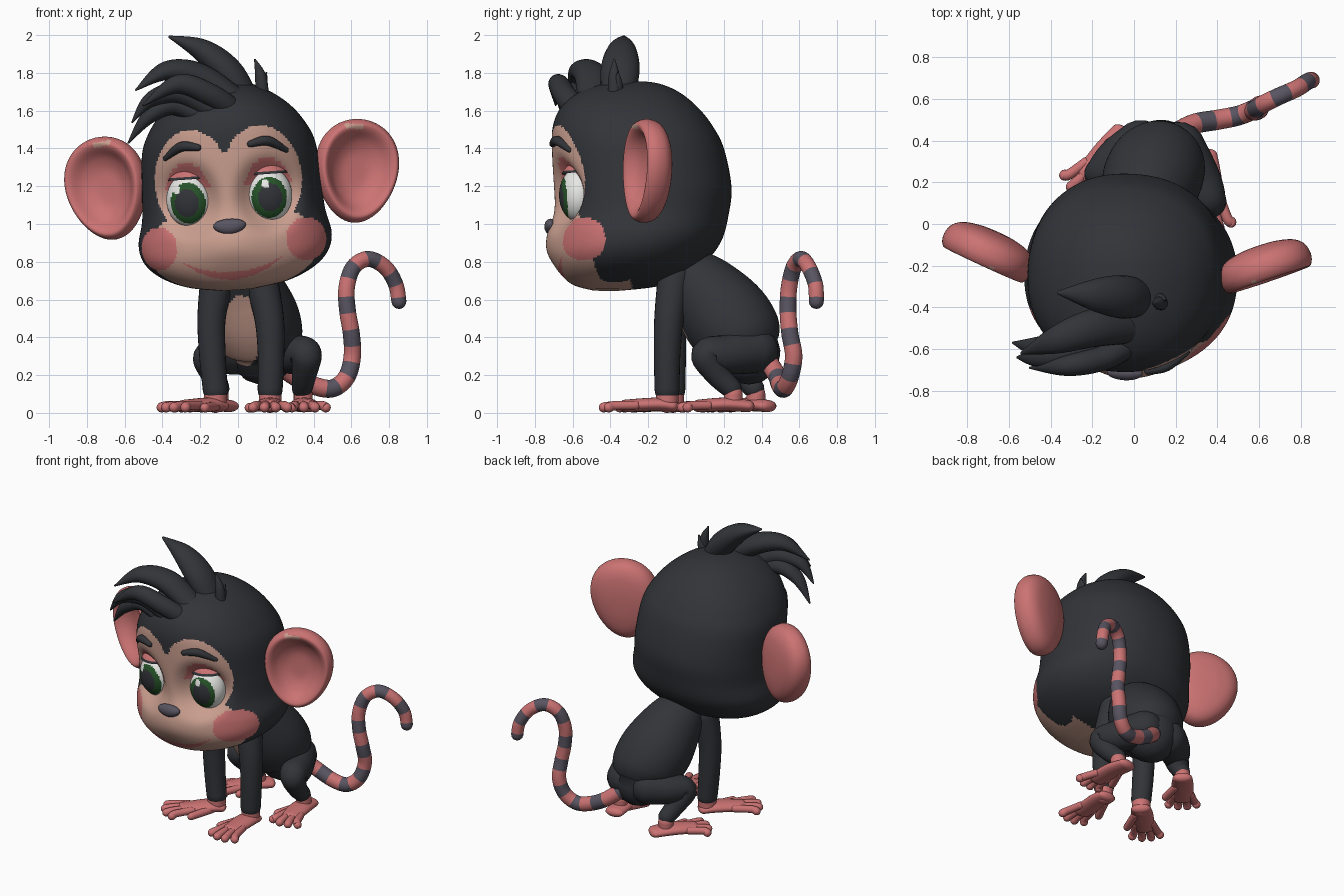
import bpy, bmesh, math
from mathutils import Vector, Matrix

if "Cube" in bpy.data.objects:
    bpy.data.objects.remove(bpy.data.objects["Cube"])

def material(name, rgb):
    m = bpy.data.materials.new(name)
    m.diffuse_color = (*rgb, 1)
    m.use_nodes = True
    m.node_tree.nodes["Principled BSDF"].inputs["Base Color"].default_value = m.diffuse_color
    return m

FUR = material("charcoal fur", (0.032, 0.034, 0.040))
SKIN = material("tan skin", (0.60, 0.35, 0.28))
PINK = material("pink skin", (0.60, 0.17, 0.17))
GREY = material("grey stripe", (0.10, 0.09, 0.12))
WHITE = material("eye white", (0.80, 0.80, 0.78))
GREEN = material("iris green", (0.02, 0.09, 0.023))

# Slight turn and tilt of the head
PIVOT = Vector((0, -0.23, 1.15))
HEAD = (Matrix.Translation(PIVOT + Vector((-0.03, 0, 0))) @ Matrix.Rotation(math.radians(-3), 4, 'Z')
        @ Matrix.Rotation(math.radians(-4), 4, 'Y') @ Matrix.Translation(-PIVOT))

def make(name, bm, mats, matrix=None, rule=None):
    """Turn a bmesh into a smooth object; rule(face centre, normal) picks the material."""
    bmesh.ops.recalc_face_normals(bm, faces=bm.faces)
    bm.normal_update()
    for f in bm.faces:
        f.smooth = True
        if rule:
            f.material_index = rule(f.calc_center_median(), f.normal)
    me = bpy.data.meshes.new(name)
    if matrix:
        bm.transform(matrix)
    bm.to_mesh(me)
    bm.free()
    for m in mats:
        me.materials.append(m)
    ob = bpy.data.objects.new(name, me)
    bpy.context.collection.objects.link(ob)
    return ob

def spline(pts, n):
    """Smooth curve through points of any dimension."""
    out = []
    for i in range(len(pts) - 1):
        a, b, c, d = pts[max(i - 1, 0)], pts[i], pts[i + 1], pts[min(i + 2, len(pts) - 1)]
        for k in range(n):
            t = k / n
            out.append([0.5 * (2 * q + (r - p) * t + (2 * p - 5 * q + 4 * r - s) * t * t
                        + (3 * q - p - 3 * r + s) * t ** 3) for p, q, r, s in zip(a, b, c, d)])
    return out + [list(pts[-1])]

def loft(bm, rings, mat=None):
    """Skin a list of closed rings and cap both ends."""
    vs = [[bm.verts.new(p) for p in ring] for ring in rings]
    n = len(vs[0])
    for j in range(len(vs) - 1):
        for i in range(n):
            k = (i + 1) % n
            f = bm.faces.new((vs[j][i], vs[j][k], vs[j + 1][k], vs[j + 1][i]))
            f.material_index = mat(j / (len(vs) - 1)) if mat else 0
    for ring, t in ((vs[0], 0), (vs[-1], 1)):
        bm.faces.new(ring).material_index = mat(t) if mat else 0

def sweep(bm, pts, n=8, sides=24, up=(0, 0, 1), wide=1, mat=None):
    """Round-ended tube along (x, y, z, radius) points; wide stretches it sideways."""
    path = spline(pts, n)
    up, rings = Vector(up), []
    last = len(path) - 1
    for i, p in enumerate(path):
        t = (Vector(path[min(i + 1, last)][:3]) - Vector(path[max(i - 1, 0)][:3])).normalized()
        up = (up - t * up.dot(t)).normalized()
        side = t.cross(up)
        steps = [0]
        if i == 0:
            steps = [-84, -65, -45, -22, 0]
        elif i == last:
            steps = [0, 22, 45, 65, 84]
        for s in steps:
            s = math.radians(s)
            c, r = Vector(p[:3]) + t * p[3] * math.sin(s), max(p[3], 0.002) * math.cos(s)
            rings.append([c + side * r * wide * math.cos(a) + up * r * math.sin(a)
                          for a in (math.tau * k / sides for k in range(sides))])
    loft(bm, rings, mat)

def tube(name, pts, mats, rule=None, **kw):
    bm = bmesh.new()
    sweep(bm, pts, **kw)
    return make(name, bm, mats, rule=rule)

def ball(radii, u=40, v=28):
    bm = bmesh.new()
    bmesh.ops.create_uvsphere(bm, u_segments=u, v_segments=v, radius=1)
    bm.transform(Matrix.Diagonal((*radii, 1)))
    return bm

# Head: rings of (height, half width, front y, back y), with muzzle bulge and eye sockets
profile = [(0.65, 0.08, -0.50, -0.32), (0.68, 0.26, -0.60, -0.12), (0.74, 0.40, -0.66, 0.02),
           (0.82, 0.485, -0.69, 0.12), (0.92, 0.512, -0.69, 0.19), (1.05, 0.485, -0.69, 0.225),
           (1.2, 0.475, -0.70, 0.24), (1.4, 0.46, -0.71, 0.20), (1.52, 0.41, -0.705, 0.14),
           (1.62, 0.33, -0.66, 0.06), (1.70, 0.22, -0.56, -0.04), (1.745, 0.11, -0.42, -0.15),
           (1.757, 0.01, -0.29, -0.27)]

def power(v):
    return math.copysign(abs(v) ** (2 / 2.2), v)

rings = []
for z, w, yf, yb in spline(profile, 9):
    ring = []
    for k in range(240):
        a = math.tau * k / 240
        x, y = w * power(math.cos(a)), (yf + yb) / 2 + (yb - yf) / 2 * power(math.sin(a))
        if y < -0.35:
            y -= 0.05 * math.exp(-(x / 0.22) ** 2 - ((z - 0.9) / 0.12) ** 2)
            d = ((abs(x) - 0.215) / 0.13) ** 2 + ((z - 1.14) / 0.15) ** 2
            y += 0.09 * math.exp(-0.6 * d * d)
        ring.append((x, y, z))
    rings.append(ring)

def inside(a, z, ca, cz, ra, rz):
    return ((a - ca) / ra) ** 2 + ((z - cz) / rz) ** 2 < 1

def face_rule(c, n):
    a, z = abs(c.x), c.z
    if c.y > -0.28:
        return 0
    if inside(a, z, 0.39, 0.895, 0.1, 0.115):
        return 2                                    # cheek blush
    if a < 0.28 and abs(z - 0.725 - 1.2 * a * a) < 0.02 * (1 - (a / 0.28) ** 2):
        return 2                                    # smile
    if z > 1.2 and inside(a, z, 0.215, 1.17, 0.125, 0.165):
        return 2                                    # eye shadow
    return int(inside(a, z, 0.185, 1.23, 0.205, 0.28) or inside(a, z, 0, 0.88, 0.46, 0.24))

bm = bmesh.new()
loft(bm, rings)
make("head", bm, [FUR, SKIN, PINK], HEAD, face_rule)

# Nose
bm = ball((0.1, 0.035, 0.042))
for v in bm.verts:
    v.co.x *= 0.85 + 4 * v.co.z                     # wider at the top
bm.transform(Matrix.Translation((0, -0.715, 0.985)))
make("nose", bm, [GREY], HEAD)

# Eyes, eyelids, brows and ears on both sides
ear_profile = [(0.04, -0.035), (0.35, -0.03), (0.6, 0.0), (0.8, 0.05), (0.92, 0.055), (1, 0.01),
               (0.95, -0.05), (0.75, -0.09), (0.4, -0.11), (0.04, -0.115)]
for s, label in ((-1, "left"), (1, "right")):
    place = Matrix.Translation((s * 0.215, -0.565, 1.14)) @ Matrix.Rotation(s * 0.26, 4, 'Z')

    def eye_rule(c, n):
        x, z = c.x / 0.12, c.z / 0.14
        if c.y > 0 or math.hypot(x + 0.3, z - 0.42) < 0.17:
            return 0
        r = math.hypot(x + s * 0.12, z + 0.1)
        return 2 if r < 0.53 else 1 if r < 0.77 else 0
    make(label + "_eye", ball((0.12, 0.095, 0.14), 72, 56), [WHITE, GREEN, FUR], HEAD @ place, eye_rule)

    bm = ball((0.135, 0.105, 0.175), 40, 60)
    bmesh.ops.delete(bm, geom=[v for v in bm.verts if v.co.z < 0.105], context='VERTS')
    make(label + "_eyelid", bm, [PINK, FUR], HEAD @ place, lambda c, n: int(c.z < 0.125))

    bm = bmesh.new()
    sweep(bm, [(s * 0.14, -0.70, 1.415, 0.018), (s * 0.23, -0.67, 1.425, 0.026),
               (s * 0.32, -0.60, 1.37, 0.014)], up=(0, 0, 1))
    make(label + "_brow", bm, [FUR], HEAD)

    rings = []
    for r, d in spline(ear_profile, 5):
        ring = []
        for k in range(56):
            a = math.tau * k / 56
            x, z = r * math.cos(a), r * math.sin(a)
            ring.append((s * x * 0.225 * (1 + 0.15 * z), -d, z * 0.275))
        rings.append(ring)
    bm = bmesh.new()
    loft(bm, rings)
    place = (Matrix.Translation((s * 0.665, -0.18, 1.235)) @ Matrix.Rotation(s * 0.38, 4, 'Z')
             @ Matrix.Rotation(s * 0.15, 4, 'Y'))
    make(label + "_ear", bm, [PINK, SKIN], HEAD @ place,
         lambda c, n: int(n.y < 0 and 0.215 < c.z < 0.245 and -0.10 < s * c.x < 0.0))

# Hair tufts
tufts = [
    ([(0.06, -0.36, 1.64, 0.06), (-0.05, -0.35, 1.80, 0.08), (-0.19, -0.34, 1.92, 0.06), (-0.36, -0.33, 1.99, 0.008)], 1.3),
    ([(0.0, -0.48, 1.64, 0.07), (-0.2, -0.5, 1.78, 0.07), (-0.38, -0.56, 1.81, 0.05), (-0.54, -0.62, 1.71, 0.005)], 1.3),
    ([(-0.1, -0.58, 1.58, 0.06), (-0.3, -0.61, 1.69, 0.06), (-0.46, -0.64, 1.66, 0.04), (-0.56, -0.64, 1.54, 0.005)], 1.2),
    ([(-0.15, -0.58, 1.54, 0.05), (-0.33, -0.58, 1.63, 0.055), (-0.47, -0.59, 1.57, 0.04), (-0.58, -0.57, 1.43, 0.005)], 1.2),
    ([(0.0, -0.56, 1.58, 0.06), (-0.14, -0.64, 1.68, 0.06), (-0.32, -0.68, 1.74, 0.05), (-0.50, -0.69, 1.63, 0.005)], 1.0),
    ([(0.13, -0.38, 1.66, 0.035), (0.12, -0.38, 1.78, 0.03), (0.09, -0.38, 1.87, 0.005)], 1.0),
    ([(0.11, -0.36, 1.66, 0.03), (0.13, -0.36, 1.74, 0.025), (0.15, -0.36, 1.80, 0.005)], 1.0)]
for i, (pts, wide) in enumerate(tufts):
    tube(f"hair_tuft_{i + 1}", pts, [FUR], wide=wide)

# Torso with a tan belly patch
tube("torso", [(0.0, -0.05, 0.78, 0.13), (0.04, 0.08, 0.66, 0.195), (0.08, 0.2, 0.52, 0.235),
               (0.12, 0.29, 0.40, 0.225), (0.13, 0.33, 0.32, 0.17)], [FUR, SKIN], n=14, sides=72, up=(0, 1, 0),
     rule=lambda c, n: int(n.y < 0.1 and inside(c.x, c.z, 0.02, 0.43, 0.115, 0.19)))

# Arms and legs
tube("right_arm", [(0.12, -0.06, 0.72, 0.09), (0.165, -0.09, 0.5, 0.078), (0.175, -0.1, 0.3, 0.07),
                   (0.17, -0.1, 0.12, 0.066)], [FUR], up=(0, 1, 0))
tube("left_arm", [(-0.11, -0.06, 0.71, 0.09), (-0.14, -0.07, 0.5, 0.075), (-0.135, -0.07, 0.3, 0.07),
                  (-0.12, -0.07, 0.12, 0.066)], [FUR], up=(0, 1, 0))
tube("right_leg", [(0.22, 0.37, 0.33, 0.12), (0.31, 0.22, 0.31, 0.105), (0.36, 0.11, 0.305, 0.085),
                   (0.35, 0.17, 0.2, 0.065), (0.34, 0.24, 0.13, 0.055)], [FUR], up=(1, 0, 0))
tube("left_leg", [(0.03, 0.38, 0.32, 0.12), (-0.08, 0.31, 0.31, 0.105), (-0.16, 0.24, 0.29, 0.08),
                  (-0.13, 0.30, 0.2, 0.065), (-0.10, 0.36, 0.13, 0.055)], [FUR], up=(1, 0, 0))

# Hands and feet: palm, four digits, thumb and a cuff
def paw(name, x, y, angle, length, back, thumb, cuff):
    d, p = (math.sin(angle), -math.cos(angle)), (math.cos(angle), math.sin(angle))

    def at(f, s, z, r):
        return (x + d[0] * f + p[0] * s, y + d[1] * f + p[1] * s, z, r)
    bm = bmesh.new()
    sweep(bm, [at(-back, 0, 0.036, 0.032), at(0.15 * length, 0, 0.045, 0.036),
               at(0.6 * length, 0, 0.037, 0.033)], wide=2.0)
    for i in (-1.5, -0.5, 0.5, 1.5):
        tip = length * (1.02 - 0.07 * abs(i)) - 0.03
        sweep(bm, [at(0.45 * length, i * 0.035, 0.04, 0.024), at(0.75 * length, i * 0.05, 0.038, 0.025),
                   at(tip, i * 0.06, 0.029, 0.027)], sides=14)
    sweep(bm, [at(0.1 * length, thumb * 0.04, 0.035, 0.026), at(0.5 * length, thumb * 0.11, 0.027, 0.025)], sides=14)
    sweep(bm, [(x, y, 0.06, cuff), (x, y, 0.10, cuff)], up=(0, 1, 0))
    make(name, bm, [PINK])

paw("right_hand", 0.17, -0.10, 0.0, 0.37, 0.03, -1, 0.06)
paw("left_hand", -0.12, -0.07, -0.8, 0.37, 0.03, 1, 0.06)
paw("right_foot", 0.345, 0.25, 0.12, 0.31, 0.08, -1, 0.05)
paw("left_foot", -0.10, 0.37, -0.7, 0.31, 0.08, 1, 0.05)

# Striped tail
tail = [(0.19, 0.43, 0.28), (0.29, 0.48, 0.2), (0.40, 0.5, 0.145), (0.5, 0.52, 0.13), (0.575, 0.55, 0.19),
        (0.605, 0.57, 0.3), (0.60, 0.55, 0.42), (0.58, 0.54, 0.54), (0.575, 0.545, 0.66), (0.61, 0.57, 0.77),
        (0.69, 0.61, 0.815), (0.78, 0.65, 0.77), (0.835, 0.685, 0.68), (0.852, 0.69, 0.59)]
tube("tail", [(*p, 0.05 - 0.0008 * i) for i, p in enumerate(tail)], [GREY, PINK], n=10,
     mat=lambda t: min(int(t * 19), 18) % 2)
